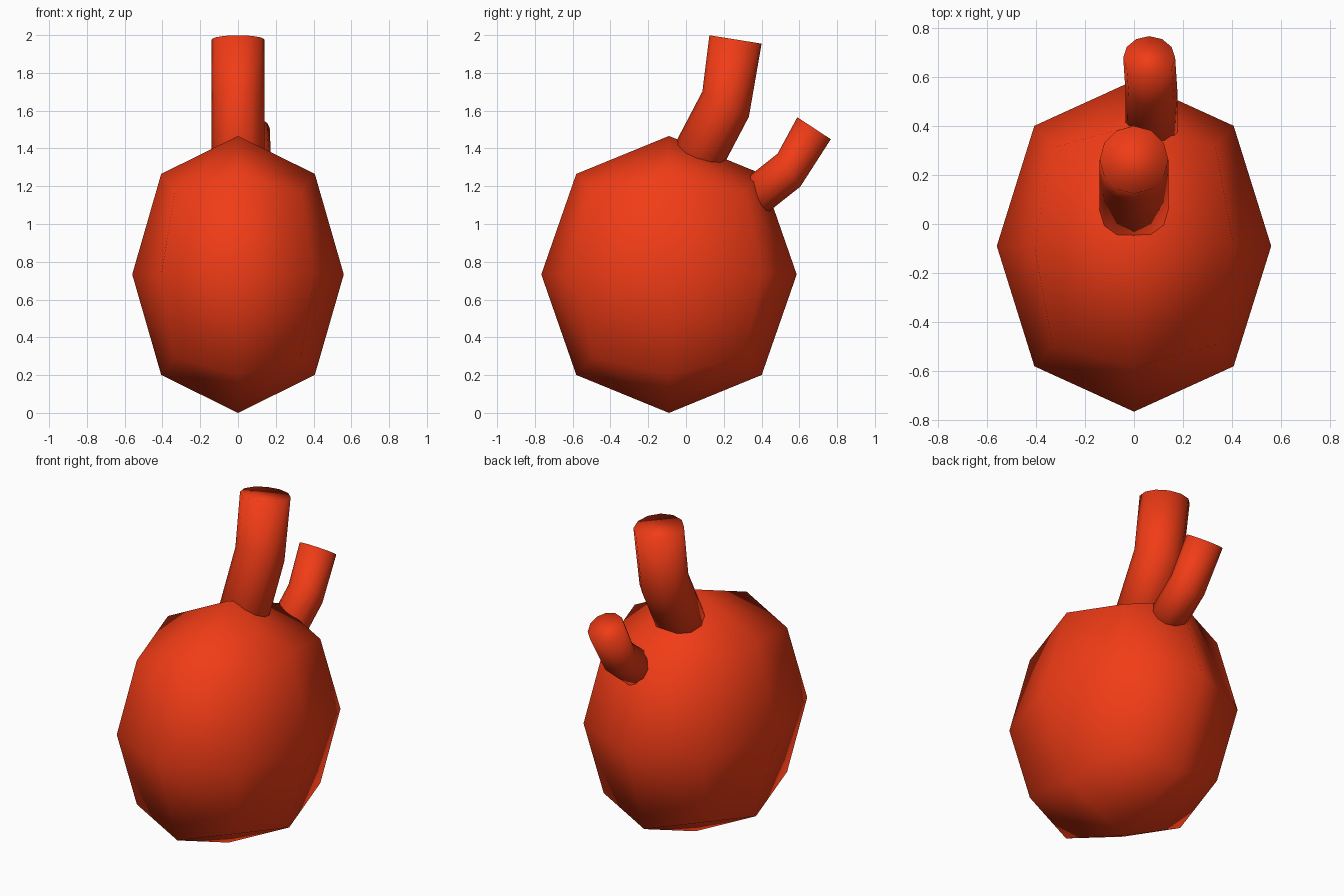
import bpy, bmesh, math
from mathutils import Vector

if "Cube" in bpy.data.objects:
    bpy.data.objects.remove(bpy.data.objects["Cube"])

red = bpy.data.materials.new("red")
red.diffuse_color = (0.88, 0.045, 0.008, 1)
red.use_nodes = True
red.node_tree.nodes["Principled BSDF"].inputs["Base Color"].default_value = red.diffuse_color


def finish(obj):
    obj.data.materials.append(red)
    for p in obj.data.polygons:
        p.use_smooth = True


def tube(name, radius, rings, sides=12):
    """Capped tube through rings of (centre, axis)."""
    bm = bmesh.new()
    side = Vector((1, 0, 0))
    loops = []
    for centre, axis in rings:
        up = Vector(axis).normalized().cross(side)
        loops.append([bm.verts.new(Vector(centre)
                      + side * radius * math.cos(2 * math.pi * i / sides)
                      + up * radius * math.sin(2 * math.pi * i / sides))
                      for i in range(sides)])
    for a, b in zip(loops, loops[1:]):
        for i in range(sides):
            j = (i + 1) % sides
            bm.faces.new((a[i], a[j], b[j], b[i]))
    bm.faces.new(loops[0][::-1])
    bm.faces.new(loops[-1])
    bmesh.ops.recalc_face_normals(bm, faces=bm.faces)
    mesh = bpy.data.meshes.new(name)
    bm.to_mesh(mesh)
    bm.free()
    obj = bpy.data.objects.new(name, mesh)
    bpy.context.collection.objects.link(obj)
    finish(obj)


# Rounded body: a cube subdivided once, stretched to size
LIMIT = 0.8395  # face-centre distance after one subdivision
bpy.ops.mesh.primitive_cube_add(size=2, location=(0, -0.09, 0.733))
body = bpy.context.object
body.name = "heart_body"
body.scale = (0.56 / LIMIT, 0.676 / LIMIT, 0.733 / LIMIT)
finish(body)
sub = body.modifiers.new("round", 'SUBSURF')
sub.levels = sub.render_levels = 1

# Large upper vessel
tube("large_vessel", 0.14, [
    ((0, 0.0, 1.235), (0, 0.13, 0.24)),
    ((0, 0.21, 1.635), (0, 0.13, 0.24)),
    ((0, 0.262, 1.977), (0, 0.045, 0.28)),
])

# Small rear vessel
tube("small_vessel", 0.106, [
    ((0.072, 0.33, 1.115), (0, 0.16, 0.11)),
    ((0.071, 0.545, 1.285), (0, 0.16, 0.11)),
    ((0.062, 0.678, 1.507), (0, 0.115, 0.175)),
])
